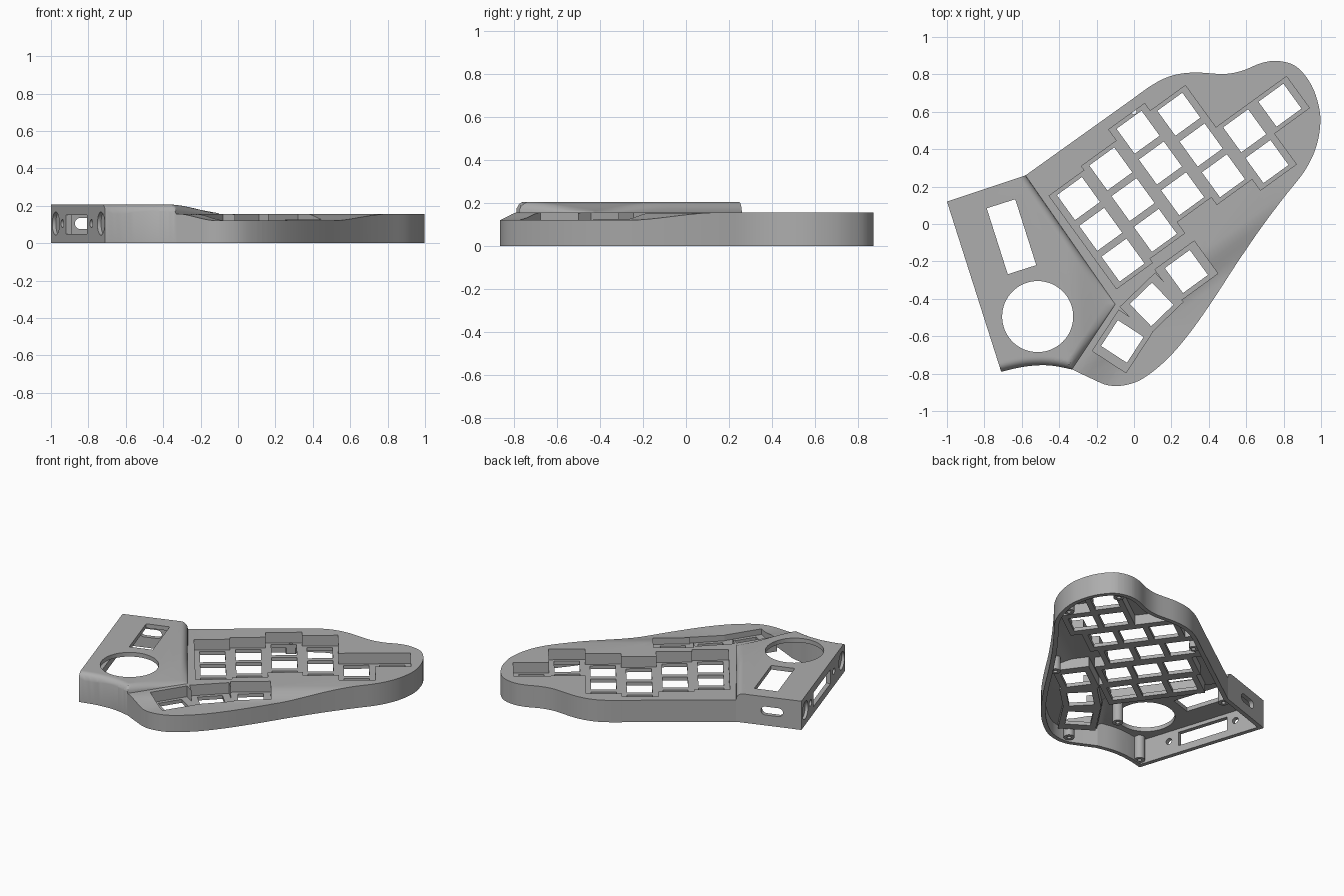
import bpy, bmesh
from math import sqrt, radians, pi, atan2
from mathutils import Vector, Matrix

if "Cube" in bpy.data.objects:
    bpy.data.objects.remove(bpy.data.objects["Cube"], do_unlink=True)

grey = bpy.data.materials.new("matte grey plastic")
grey.use_nodes = True
grey.diffuse_color = (0.42, 0.42, 0.42, 1)
grey.node_tree.nodes["Principled BSDF"].inputs["Base Color"].default_value = grey.diffuse_color

U = Vector((0.81, 0.587, 0))       # along the key rows
V = Vector((0.587, -0.81, 0))      # down the key columns
TIP = Vector((-0.1, -0.43, 0))     # inner corner of the raised deck
N1 = Vector((0.821, 0.571, 0))     # outward from the two deck edges
N2 = Vector((0.832, -0.555, 0))
WALL = 0.03


def make_object(name, bm):
    bmesh.ops.recalc_face_normals(bm, faces=bm.faces[:])
    mesh = bpy.data.meshes.new(name)
    bm.to_mesh(mesh)
    bm.free()
    mesh.materials.append(grey)
    obj = bpy.data.objects.new(name, mesh)
    bpy.context.scene.collection.objects.link(obj)
    return obj


def ease(lo, hi, x):
    t = min(1, max(0, (x - lo) / (hi - lo)))
    return t * t * (3 - 2 * t)


def rounded(t, r=0.045):
    t = min(1, max(0, t / r))
    return sqrt(1 - (1 - t) ** 2)


# Height of the top skin: flat main deck, lower thumb area, raised side deck
def height(p):
    p = Vector((p.x, p.y, 0))
    d1, d2 = (p - TIP).dot(N1), (p - TIP).dot(N2)
    base = 0.157 - 0.037 * ease(0.34, 0.52, p.dot(V)) * ease(0, 0.24, d2)
    d3 = p.y + 0.757 + 0.8 * (p.x + 0.5) ** 2
    edge = min(rounded(-d1), rounded(-d2), rounded(d3))
    return base + 0.049 * (1 - 0.85 * ease(-0.36, -0.1, p.x)) * edge


def spline(points, steps=5):
    pts = [Vector((x, y, 0)) for x, y in points]
    pts = [2 * pts[0] - pts[1]] + pts + [2 * pts[-1] - pts[-2]]
    out = []
    for a, b, c, d in zip(pts, pts[1:], pts[2:], pts[3:]):
        for i in range(steps):
            t = i / steps
            out.append(0.5 * (2 * b + (c - a) * t + (2 * a - 5 * b + 4 * c - d) * t ** 2
                              + (3 * b - a - 3 * c + d) * t ** 3))
    return out


def inset(points, dist):
    out = []
    for i, p in enumerate(points):
        a = (p - points[i - 1]).normalized()
        b = (points[(i + 1) % len(points)] - p).normalized()
        na, nb = Vector((a.y, -a.x, 0)), Vector((b.y, -b.x, 0))
        out.append(p + (na + nb) * dist / (1 + na.dot(nb)))
    return out


# Solid with a flat underside and the sculpted top skin
def sculpted(name, points, bottom, drop):
    bm = bmesh.new()
    bm.faces.new([bm.verts.new(p) for p in points])
    bmesh.ops.triangulate(bm, faces=bm.faces[:])
    cuts = [(TIP - n * 0.045 * (i / 7) ** 1.5, n) for n in (N1, N2) for i in range(8)]
    cuts += [(TIP + N2 * 0.04 * i, N2) for i in range(1, 7)]
    cuts += [(V * (0.34 + 0.03 * i), V) for i in range(7)]
    cuts += [(Vector((-0.36 + 0.0325 * i, 0, 0)), Vector((1, 0, 0))) for i in range(9)]
    cuts += [(Vector((0, -0.79 + 0.01 * i, 0)), Vector((0, 1, 0))) for i in range(10)]
    for co, no in cuts:
        bmesh.ops.bisect_plane(bm, geom=bm.verts[:] + bm.edges[:] + bm.faces[:],
                               plane_co=co, plane_no=no, dist=1e-5)
    new = bmesh.ops.extrude_face_region(bm, geom=bm.faces[:])["geom"]
    top = {e for e in new if isinstance(e, bmesh.types.BMVert)}
    for v in bm.verts:
        v.co.z = height(v.co) - drop if v in top else bottom
    return make_object(name, bm)


def box(name, centre, size, angle, z0, z1):
    bm = bmesh.new()
    m = (Matrix.Translation((centre[0], centre[1], (z0 + z1) / 2)) @ Matrix.Rotation(angle, 4, "Z")
         @ Matrix.Diagonal((size[0], size[1], z1 - z0, 1)))
    bmesh.ops.create_cube(bm, size=1, matrix=m)
    return make_object(name, bm)


def rod(name, centre, radius, depth, axis=(0, 0, 1), sides=32):
    bm = bmesh.new()
    m = Matrix.Translation(centre) @ Vector(axis).to_track_quat("Z", "Y").to_matrix().to_4x4()
    bmesh.ops.create_cone(bm, cap_ends=True, segments=sides, radius1=radius, radius2=radius,
                          depth=depth, matrix=m)
    return make_object(name, bm)


def subtract(target, cutters):
    for c in cutters:
        c.hide_render = True
        mod = target.modifiers.new("cut", "BOOLEAN")
        mod.operation, mod.solver, mod.object = "DIFFERENCE", "MANIFOLD", c
    bpy.context.view_layer.objects.active = target
    for mod in list(target.modifiers):
        bpy.ops.object.modifier_apply(modifier=mod.name)
    for c in cutters:
        bpy.data.objects.remove(c, do_unlink=True)


# Case outline, clockwise: straight back edges, curved hand side, hollow front arc
outline = [Vector((-1, 0.12, 0)), Vector((-0.58, 0.26, 0))]
outline += spline([(-0.02, 0.66), (0.1, 0.745), (0.2, 0.792), (0.32, 0.81), (0.48, 0.802),
                   (0.58, 0.82), (0.68, 0.86), (0.77, 0.872), (0.87, 0.84), (0.95, 0.74),
                   (0.99, 0.62), (0.995, 0.52), (0.97, 0.4), (0.91, 0.28), (0.8, 0.14),
                   (0.68, -0.02), (0.55, -0.21), (0.42, -0.41), (0.3, -0.58), (0.18, -0.72),
                   (0.05, -0.825), (-0.05, -0.862), (-0.14, -0.862), (-0.22, -0.83), (-0.33, -0.778)])
outline += spline([(-0.33, -0.778), (-0.42, -0.76), (-0.5, -0.755), (-0.6, -0.765), (-0.71, -0.79)])
outline.append(Vector((-0.71, -0.79, 0)))

case = sculpted("keyboard_case", outline, 0, 0)
cavity = sculpted("cavity", inset(outline, WALL), -0.05, WALL)

# Key layout: staggered columns, then a fanned thumb cluster
row_angle = atan2(U.y, U.x)
first = Vector((-0.297, 0.136, 0))
wells, keys = [], []
for i, (shift, count) in enumerate([(0, 3), (-0.027, 3), (-0.1, 3), (-0.05, 3), (0.228, 2), (0.228, 1)]):
    column = first + U * 0.233 * i + V * shift
    wells.append((column + V * 0.203 * (count - 1) / 2, (0.237, 0.203 * count + 0.005), row_angle))
    keys += [(column + V * 0.203 * k, row_angle) for k in range(count)]
for x, y, deg in [(0.28, -0.254, 36), (0.094, -0.43, 44), (-0.062, -0.628, 57)]:
    wells.append((Vector((x, y, 0)), (0.26, 0.215), radians(deg)))
    keys.append((Vector((x, y, 0)), radians(deg)))

# Material kept inside the cavity: key tubs and screw bosses
posts = [(-0.6, 0.19), (0, 0.6), (0.8, 0.8), (0.93, 0.45), (0.5, -0.2),
         (-0.12, -0.8), (-0.66, -0.73), (-0.24, -0.45)]
kept = [box("tub", c, (s[0] + 0.03, s[1] + 0.03), a, 0.055, 0.4) for c, s, a in wells]
kept += [rod("boss", (x, y, 0.21), 0.035, 0.4) for x, y in posts]
subtract(cavity, kept)

# Openings through the shell
cuts = [cavity]
cuts += [box("well", c, s, a, 0.08, 0.4) for c, s, a in wells]
cuts += [box("key_hole", c, (0.165, 0.165), a, -0.1, 0.3) for c, a in keys]
cuts += [rod("screw_hole", (x, y, 0), 0.014, 0.16, sides=16) for x, y in posts]
cuts.append(rod("dial_hole", (-0.515, -0.495, 0.25), 0.19, 0.4, sides=64))

# Side wall: display window, round pockets and small holes
corner = Vector((-1, 0.12, 0))
side, side_out = Vector((0.304, -0.953, 0)), Vector((-0.953, -0.304, 0))
side_angle = atan2(side.y, side.x)
cuts.append(box("screen_hole", (-0.655, -0.068), (0.37, 0.16), side_angle, 0.1, 0.4))
cuts.append(box("side_window", corner + side * 0.45, (0.37, 0.12), side_angle, 0.05, 0.15))
for s, r, depth in [(0.085, 0.062, 0.04), (0.88, 0.062, 0.04), (0.2, 0.022, 0.12), (0.71, 0.022, 0.12)]:
    cuts.append(rod("side_hole", corner + side * s + Vector((0, 0, 0.105)), r, depth, side_out))

# Back wall: rounded cable slot
back, back_out = Vector((0.949, 0.316, 0)), Vector((-0.316, 0.949, 0))
cuts.append(box("slot", corner + back * 0.2, (0.09, 0.12), atan2(back.y, back.x), 0.075, 0.135))
for s in (0.155, 0.245):
    cuts.append(rod("slot_end", corner + back * s + Vector((0, 0, 0.105)), 0.03, 0.12, back_out))
subtract(case, cuts)

bpy.ops.object.select_all(action="DESELECT")
case.select_set(True)
bpy.context.view_layer.objects.active = case
bpy.ops.object.shade_smooth_by_angle(angle=radians(30))
